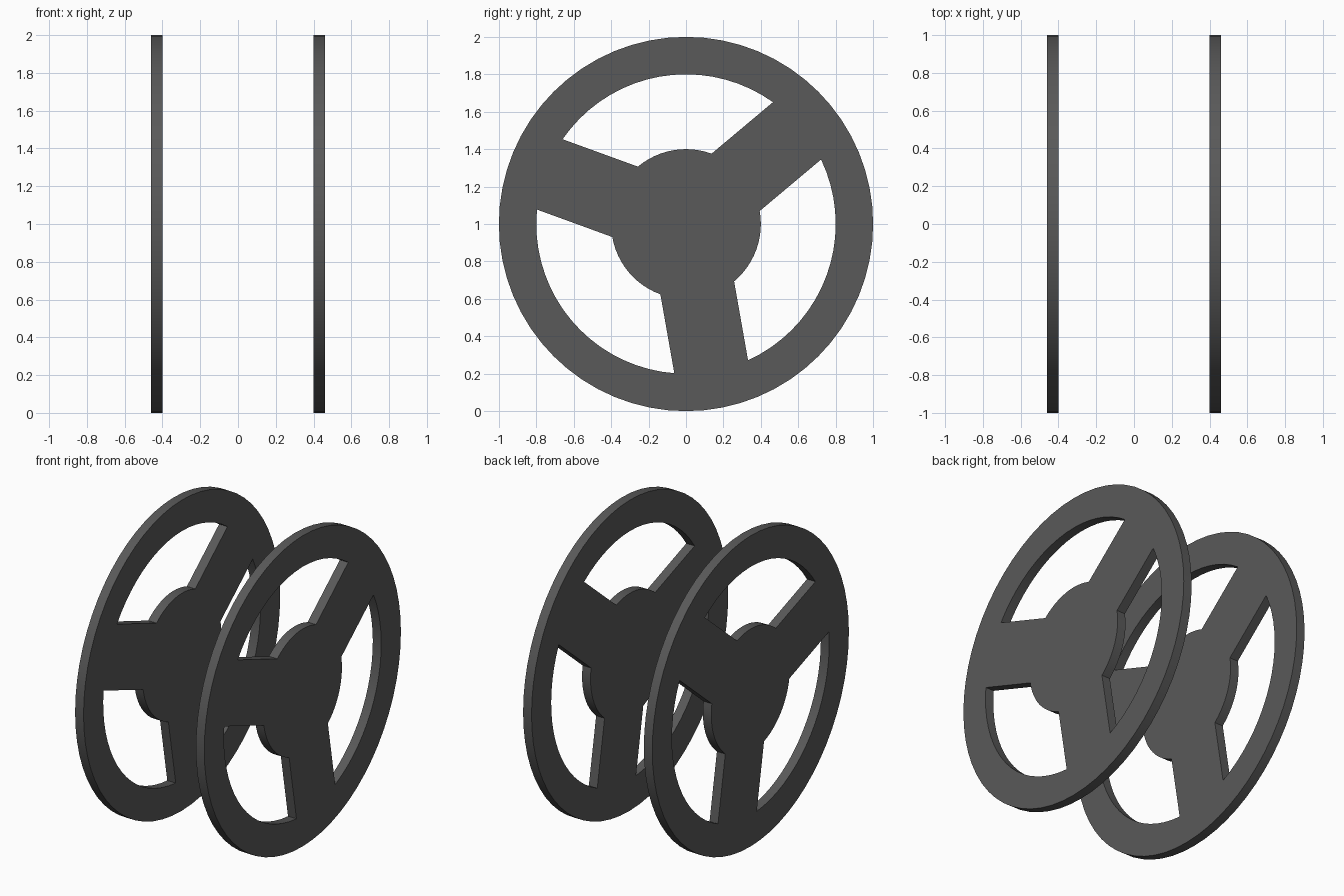
import bpy, bmesh
from math import radians, sin, cos, asin, tau

if "Cube" in bpy.data.objects:
    bpy.data.objects.remove(bpy.data.objects["Cube"])

RIM, INNER, HUB = 1.0, 0.8, 0.4      # radii
HALF_SPOKE, THICK = 0.2, 0.06
SPOKES = [radians(a) for a in (40, 160, 280)]


def arc(r, a0, a1, n):
    return [(r * cos(a0 + (a1 - a0) * i / n), r * sin(a0 + (a1 - a0) * i / n))
            for i in range(n + 1)]


def add_loop(curve, pts):
    s = curve.splines.new('POLY')
    s.points.add(len(pts) - 1)
    for p, (x, y) in zip(s.points, pts):
        p.co = (x, y, 0, 1)
    s.use_cyclic_u = True


mat = bpy.data.materials.new("dark_grey")
mat.diffuse_color = (0.1, 0.1, 0.1, 1)
mat.use_nodes = True
mat.node_tree.nodes["Principled BSDF"].inputs["Base Color"].default_value = mat.diffuse_color

# Flat wheel outline: round rim with three openings between the spokes
curve = bpy.data.curves.new("wheel_profile", 'CURVE')
curve.dimensions = '2D'
curve.fill_mode = 'BOTH'
curve.extrude = THICK / 2
add_loop(curve, arc(RIM, 0, tau, 64)[:-1])
hub_off, rim_off = asin(HALF_SPOKE / HUB), asin(HALF_SPOKE / INNER)
for a in SPOKES:
    b = a + tau / 3
    add_loop(curve, arc(HUB, a + hub_off, b - hub_off, 12)
             + arc(INNER, b - rim_off, a + rim_off, 18))

# Turn the profile into a mesh
profile = bpy.data.objects.new("wheel_profile", curve)
bpy.context.collection.objects.link(profile)
deps = bpy.context.evaluated_depsgraph_get()
mesh = bpy.data.meshes.new_from_object(profile.evaluated_get(deps))
bpy.data.objects.remove(profile)
bm = bmesh.new()
bm.from_mesh(mesh)
bmesh.ops.remove_doubles(bm, verts=bm.verts, dist=1e-4)
bmesh.ops.recalc_face_normals(bm, faces=bm.faces)
bm.to_mesh(mesh)
bm.free()
mesh.materials.clear()
mesh.materials.append(mat)

# Two identical upright wheels facing along x
for name, x in (("left_wheel", -0.43), ("right_wheel", 0.43)):
    ob = bpy.data.objects.new(name, mesh.copy())
    bpy.context.collection.objects.link(ob)
    ob.location = (x, 0, 1)
    ob.rotation_euler = (radians(90), 0, radians(90))
    bpy.ops.object.select_all(action='DESELECT')
    ob.select_set(True)
    bpy.context.view_layer.objects.active = ob
    bpy.ops.object.shade_smooth_by_angle(angle=radians(30))
